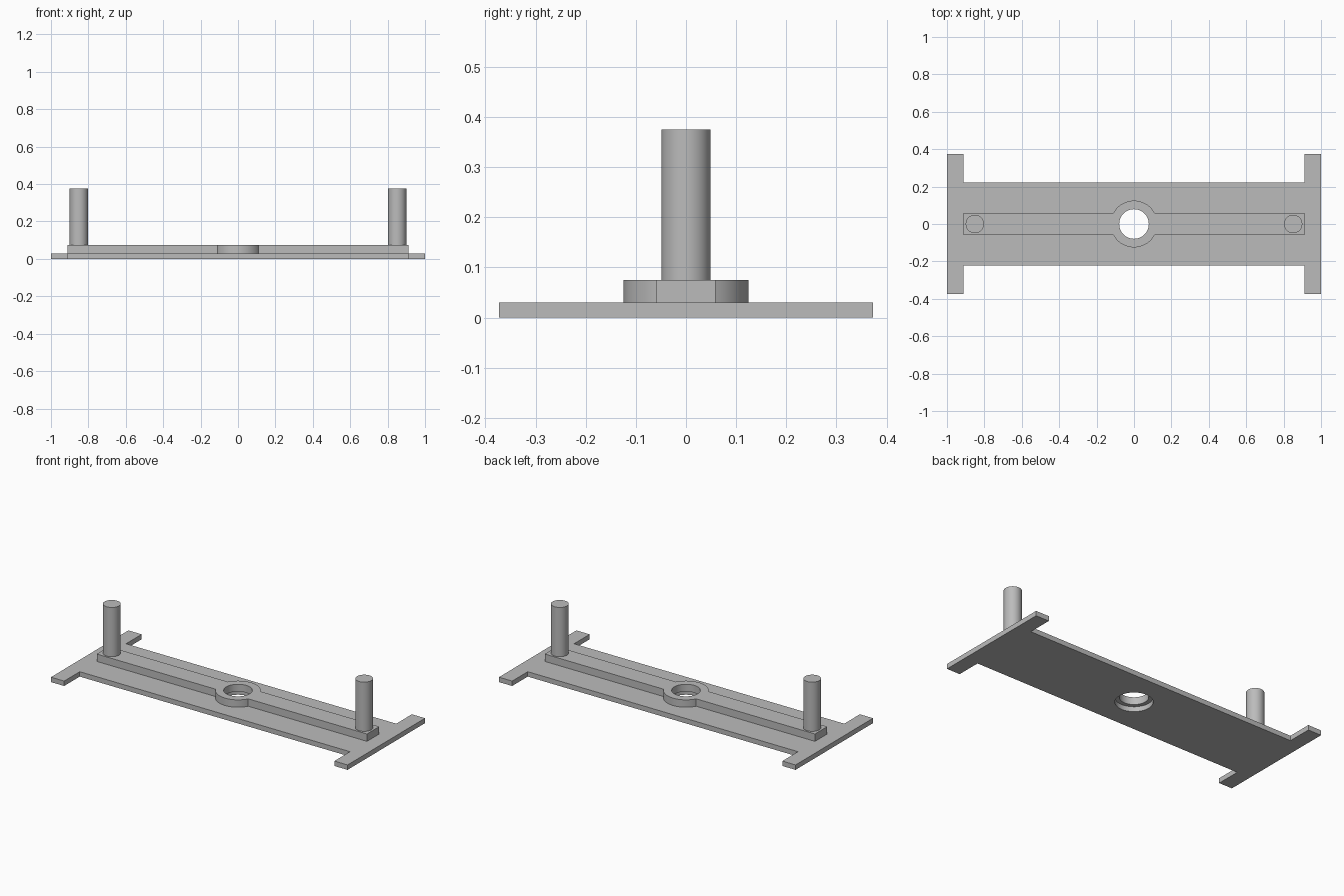
import bpy, bmesh
from math import pi, sin, cos, asin, radians
from mathutils import Vector

cube = bpy.data.objects.get("Cube")
if cube:
    bpy.data.objects.remove(cube, do_unlink=True)

grey = bpy.data.materials.new("plain grey")
grey.use_nodes = True
colour = (0.5, 0.5, 0.5, 1)
grey.diffuse_color = colour
grey.node_tree.nodes["Principled BSDF"].inputs["Base Color"].default_value = colour


def arc(radius, start, end, steps, x=0):
    return [(x + radius * cos(start + (end - start) * i / steps),
             radius * sin(start + (end - start) * i / steps)) for i in range(steps + 1)]


def circle(radius, x=0, steps=64):
    return arc(radius, 0, 2 * pi, steps, x)[:-1]


def extrude_loops(name, loops, bottom, top):
    """Fill an outline, leaving any inner loops as holes, and extrude it upward."""
    bm = bmesh.new()
    for loop in loops:
        verts = [bm.verts.new((x, y, bottom)) for x, y in loop]
        for a, b in zip(verts, verts[1:] + verts[:1]):
            bm.edges.new((a, b))
    bmesh.ops.triangle_fill(bm, use_beauty=True, edges=bm.edges[:], normal=Vector((0, 0, 1)))
    raised = bmesh.ops.extrude_face_region(bm, geom=bm.faces[:], use_keep_orig=True)["geom"]
    bmesh.ops.translate(bm, vec=(0, 0, top - bottom),
                        verts=[g for g in raised if isinstance(g, bmesh.types.BMVert)])
    bmesh.ops.recalc_face_normals(bm, faces=bm.faces[:])
    mesh = bpy.data.meshes.new(name)
    bm.to_mesh(mesh)
    bm.free()
    mesh.materials.append(grey)
    mesh.shade_smooth()
    mesh.set_sharp_from_angle(angle=radians(30))
    obj = bpy.data.objects.new(name, mesh)
    bpy.context.collection.objects.link(obj)
    return obj


plate_top, ridge_top, pin_top = 0.03, 0.075, 0.375
inner_x = 0.911

# Flat plate with a wide crossbar at each end and the wider part of the stepped hole
quarter = [(1, 0.373), (inner_x, 0.373), (inner_x, 0.223)]
half = quarter + [(-x, y) for x, y in reversed(quarter)]
plate = half + [(-x, -y) for x, y in half]
extrude_loops("base_plate", [plate, circle(0.103)], 0, plate_top)

# Raised rib swelling into a round boss around the hole
rib_y, boss_r = 0.059, 0.125
a = asin(rib_y / boss_r)
half = [(inner_x, rib_y)] + arc(boss_r, a, pi - a, 28) + [(-inner_x, rib_y)]
rib = half + [(-x, -y) for x, y in half]
extrude_loops("raised_rib", [rib, circle(0.079)], plate_top, ridge_top)

# Upright pins near both ends of the rib
for side, x in (("left", 0.851), ("right", -0.851)):
    extrude_loops(side + "_pin", [circle(0.049, x, 48)], ridge_top, pin_top)
